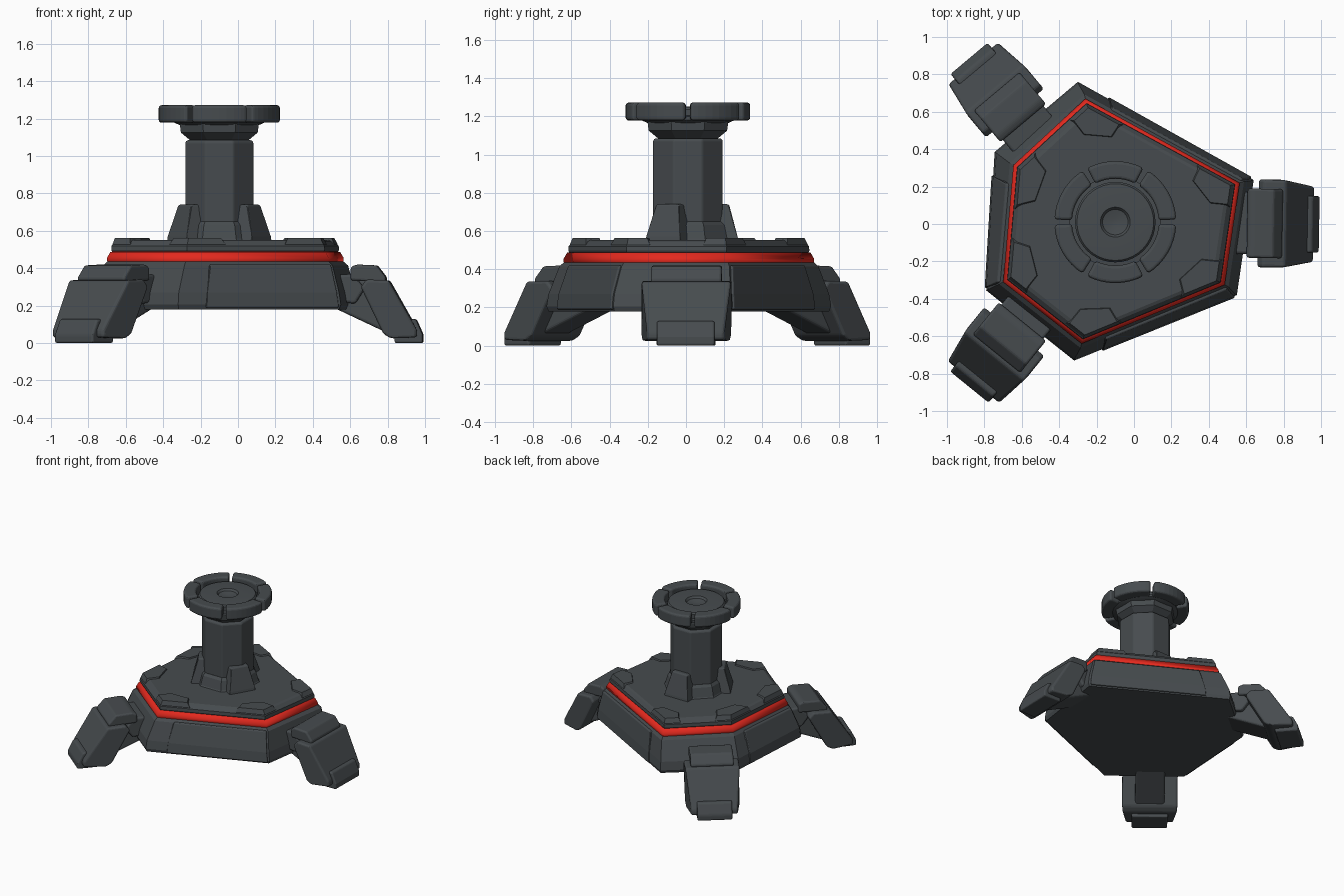
import bpy, bmesh, math
from mathutils import Vector

if "Cube" in bpy.data.objects:
    bpy.data.objects.remove(bpy.data.objects["Cube"])

def material(name, rgb):
    m = bpy.data.materials.new(name)
    m.diffuse_color = (*rgb, 1)
    m.use_nodes = True
    m.node_tree.nodes["Principled BSDF"].inputs["Base Color"].default_value = m.diffuse_color
    return m

GREY = material("dark grey metal", (0.062, 0.071, 0.077))
RED = material("signal red", (0.77, 0.022, 0.013))
CX, CY = -0.10, 0.01


def loft(name, rings, mat=GREY, bevel=0.0, smooth=0):
    """Skin a stack of equal-length point rings and cap both ends."""
    bm = bmesh.new()
    vs = [[bm.verts.new(p) for p in ring] for ring in rings]
    n = len(vs[0])
    for a, b in zip(vs, vs[1:]):
        for i in range(n):
            j = (i + 1) % n
            bm.faces.new((a[i], a[j], b[j], b[i]))
    bm.faces.new(vs[0][::-1])
    bm.faces.new(vs[-1])
    bmesh.ops.recalc_face_normals(bm, faces=bm.faces)
    me = bpy.data.meshes.new(name)
    bm.to_mesh(me)
    bm.free()
    me.materials.append(mat)
    ob = bpy.data.objects.new(name, me)
    bpy.context.collection.objects.link(ob)
    if bevel:
        b = ob.modifiers.new("bevel", 'BEVEL')
        b.width = bevel
        b.segments = 3
        b.limit_method = 'ANGLE'
        b.angle_limit = math.radians(25)
    if smooth:
        bpy.ops.object.select_all(action='DESELECT')
        ob.select_set(True)
        bpy.context.view_layer.objects.active = ob
        bpy.ops.object.shade_smooth_by_angle(angle=math.radians(smooth))
    return ob


def circle(r, z, n, start=0.0):
    return [(CX + r * math.cos(start + 2 * math.pi * i / n),
             CY + r * math.sin(start + 2 * math.pi * i / n), z) for i in range(n)]


def revolve(name, profile, n, start=0.0, **kw):
    return loft(name, [circle(r, z, n, start) for r, z in profile], **kw)


def place(origin, angle, u, v, z):
    c, s = math.cos(angle), math.sin(angle)
    return (origin[0] + u * c - v * s, origin[1] + u * s + v * c, z)


# Six-sided plan outlines of the base and of the red band
OUTER = [(-.30, .76), (.64, .235), (.55, -.38), (-.32, -.73), (-.79, -.355), (-.745, .385)]
BAND = [(-.26, .67), (.565, .22), (.485, -.325), (-.28, -.64), (-.70, -.31), (-.645, .315)]


def plan(pts, z, s=1.0):
    return [(CX + (x - CX) * s, CY + (y - CY) * s, z) for x, y in pts]


# Base body, red band and upper deck
loft("base_body", [plan(OUTER, .18, .985), plan(OUTER, .205), plan(OUTER, .27, .985),
                   plan(BAND, .415, 1.035), plan(BAND, .435, 1.0), plan(BAND, .44, .96)])
loft("red_band", [plan(BAND, .425, .99), plan(BAND, .44, 1.0), plan(BAND, .455, 1.0),
                  plan(BAND, .487, .972), plan(BAND, .49, .93)], mat=RED, smooth=65)
loft("upper_deck", [plan(BAND, .47, .94), plan(BAND, .497, .963), plan(BAND, .52, .96),
                    plan(BAND, .545, .92), plan(BAND, .552, .89)])

# Armour panels on the three long sides
for k, (a, b) in enumerate([(0, 1), (3, 2), (5, 4)]):
    lo = [Vector(plan(OUTER, .19)[i]) for i in (a, b)]
    md = [Vector(plan(OUTER, .27, .985)[i]) for i in (a, b)]
    hi = [Vector(plan(BAND, .42, 1.037)[i]) for i in (a, b)]
    d = (lo[1] - lo[0]).normalized()
    nrm = Vector((d.y, -d.x, 0))
    if nrm.dot(lo[0] - Vector((CX, CY, 0))) < 0:
        nrm = -nrm
    ends = []
    for t in (.17, .985):
        rail = [p[0].lerp(p[1], t) for p in (lo, md, hi)]
        ends.append([p + nrm * .01 for p in rail] + [p - nrm * .02 for p in reversed(rail)])
    loft(f"side_panel_{k + 1}", ends, bevel=.008)

# Raised plates on the deck corners
rim = [Vector(p) for p in plan(BAND, .53, .95)]
for i, p in enumerate(rim):
    da = (rim[i - 1] - p).normalized()
    db = (rim[(i + 1) % 6] - p).normalized()
    la, lb = (.22, .12) if i % 2 else (.12, .22)
    inward = (Vector((CX, CY, .53)) - p).normalized()
    quad = [p, p + da * la, p + da * la * .6 + inward * .12,
            p + db * lb * .6 + inward * .12, p + db * lb]
    mid = sum(quad, Vector()) / 5
    loft(f"deck_corner_plate_{i + 1}",
         [[(q.x, q.y, .51) for q in quad], quad,
          [(*(mid + (q - mid) * .85).xy, .562) for q in quad]])

# Column, foot collar and flared neck
O8 = math.pi / 8
revolve("column_foot", [(.25, .54), (.235, .56), (.215, .63), (.198, .65)], 8, O8)
revolve("column", [(.197, .54), (.197, 1.075), (.185, 1.085)], 8, O8, bevel=.01)
revolve("neck", [(.16, 1.07), (.17, 1.085), (.222, 1.125), (.228, 1.165), (.215, 1.19)], 8, O8)

# Three sloped buttresses around the column
for k in range(3):
    ang = math.radians(-30 + 120 * k)
    prof = [(.12, .54), (.265, .54), (.26, .57), (.215, .74), (.12, .74)]
    loft(f"column_buttress_{k + 1}",
         [[place((CX, CY), ang, u, s * (.108 if z < .6 else .07), z) for u, z in prof]
          for s in (-1, 1)], bevel=.01)

# Mounting disc with a shallow dimple
revolve("mounting_disc", [(.2, 1.16), (.245, 1.18), (.245, 1.2), (.215, 1.203), (.215, 1.235),
                          (.205, 1.248), (.19, 1.25), (.08, 1.25), (.068, 1.235),
                          (.02, 1.225)], 40, smooth=30)

# Ring of six curved segments
for k in range(6):
    mid = math.radians(30 + 60 * k)
    arc = [mid + math.radians(-27.5 + 55 * i / 8) for i in range(9)]
    outline = [(.326, a) for a in arc] + [(.232, a) for a in reversed(arc)]
    loft(f"ring_segment_{k + 1}",
         [[(CX + r * math.cos(a), CY + r * math.sin(a), z) for r, a in outline]
          for z in (1.178, 1.272)], bevel=.016)


# Legs: side profiles (distance from the tip, height), half width, width at the tip
LEG_PARTS = {
    "mount": ([(-.52, .23), (-.52, .36), (-.37, .37), (-.31, .29), (-.36, .21)], .165, .165),
    "arm": ([(-.58, .21), (-.58, .32), (-.30, .34), (-.09, .05), (-.15, .035), (-.5, .2)],
            .125, .125),
    "shoulder_plate": ([(-.385, .335), (-.385, .405), (-.355, .42), (-.245, .415),
                        (-.195, .35), (-.20, .325)], .185, .185),
    "shin_block": ([(-.33, .30), (-.30, .34), (-.18, .335), (-.03, .07), (-.03, .03),
                    (-.17, .025), (-.21, .05)], .235, .20),
    "toe": ([(-.15, 0), (-.15, .1), (-.055, .13), (-.035, .125), (0, .045), (0, 0)], .155, .15),
}
# side, tip, direction, length scale, width scale
LEGS = [("right", (.99, -.002), -1, 1.0, 1.0), ("back_left", (-.882, .885), 130, 1.17, .86),
        ("front_left", (-.88, -.872), 231, 1.17, .88)]
for side, tip, deg, long, broad in LEGS:
    for part, (prof, wide, narrow) in LEG_PARTS.items():
        loft(f"{side}_leg_{part}",
             [[place(tip, math.radians(deg), u * long,
                     s * broad * (narrow if u > -.1 else wide), z)
               for u, z in prof] for s in (-1, 1)], bevel=.015)
